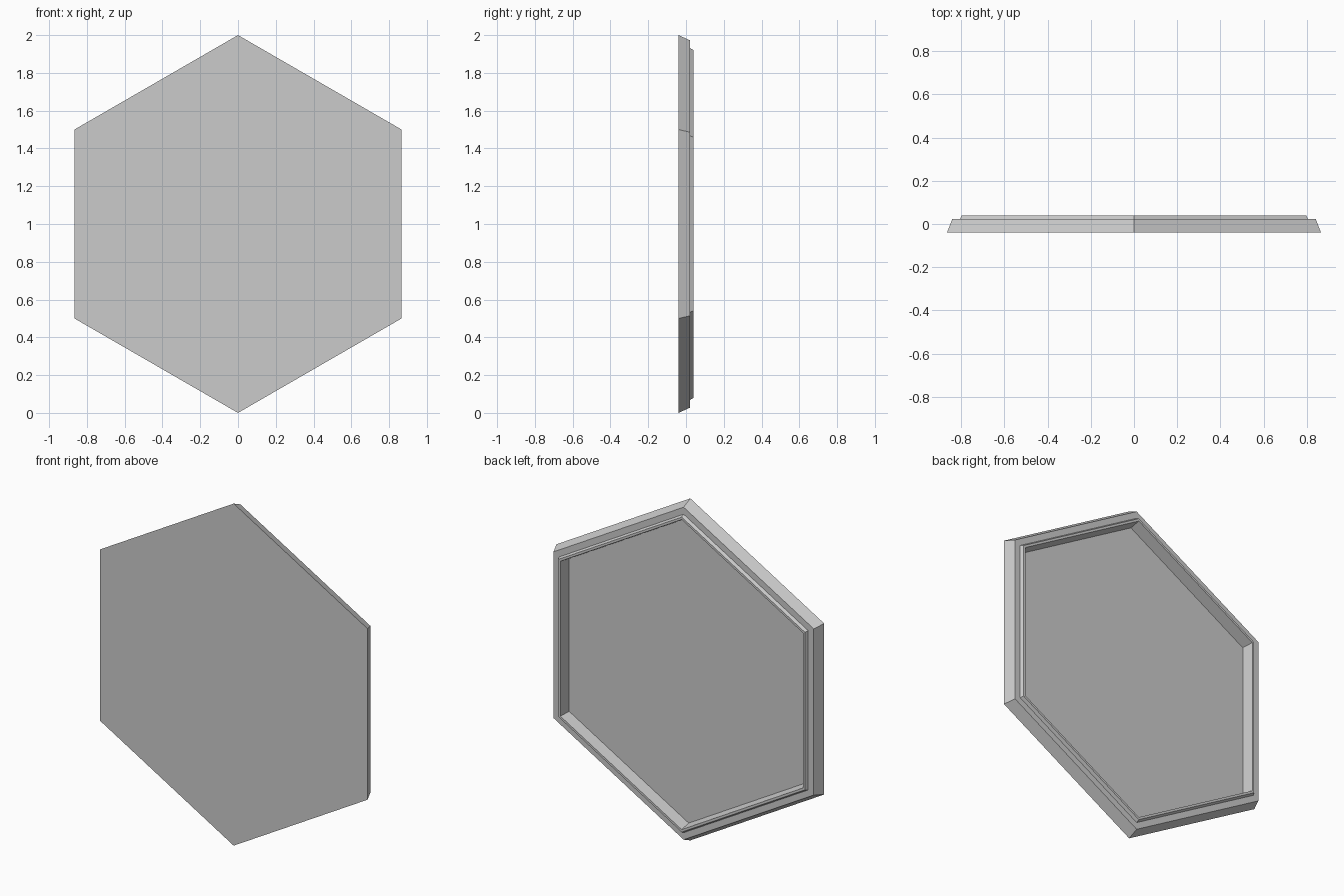
import bpy, bmesh, math

if "Cube" in bpy.data.objects:
    bpy.data.objects.remove(bpy.data.objects["Cube"])

# Profile from front face, over the stepped rim, to the recessed back floor: (radius, y)
PROFILE = [(1.0, -0.04), (0.972, 0.022), (0.931, 0.022), (0.921, 0.04),
           (0.906, 0.04), (0.893, -0.025)]
SIDES = 6


def hex_ring(bm, radius, y):
    angles = [math.pi / 2 + i * math.tau / SIDES for i in range(SIDES)]
    return [bm.verts.new((radius * math.cos(a), y, 1 + radius * math.sin(a)))
            for a in angles]


bm = bmesh.new()
rings = [hex_ring(bm, r, y) for r, y in PROFILE]

# Sloped sides, step, lip and inner wall
for a, b in zip(rings, rings[1:]):
    for i in range(SIDES):
        j = (i + 1) % SIDES
        bm.faces.new((a[i], a[j], b[j], b[i]))

# Front face and recessed floor
bm.faces.new(rings[0])
bm.faces.new(rings[-1])
bmesh.ops.recalc_face_normals(bm, faces=bm.faces)

mesh = bpy.data.meshes.new("hexagonal_panel")
bm.to_mesh(mesh)
bm.free()
panel = bpy.data.objects.new("hexagonal_panel", mesh)
bpy.context.collection.objects.link(panel)
